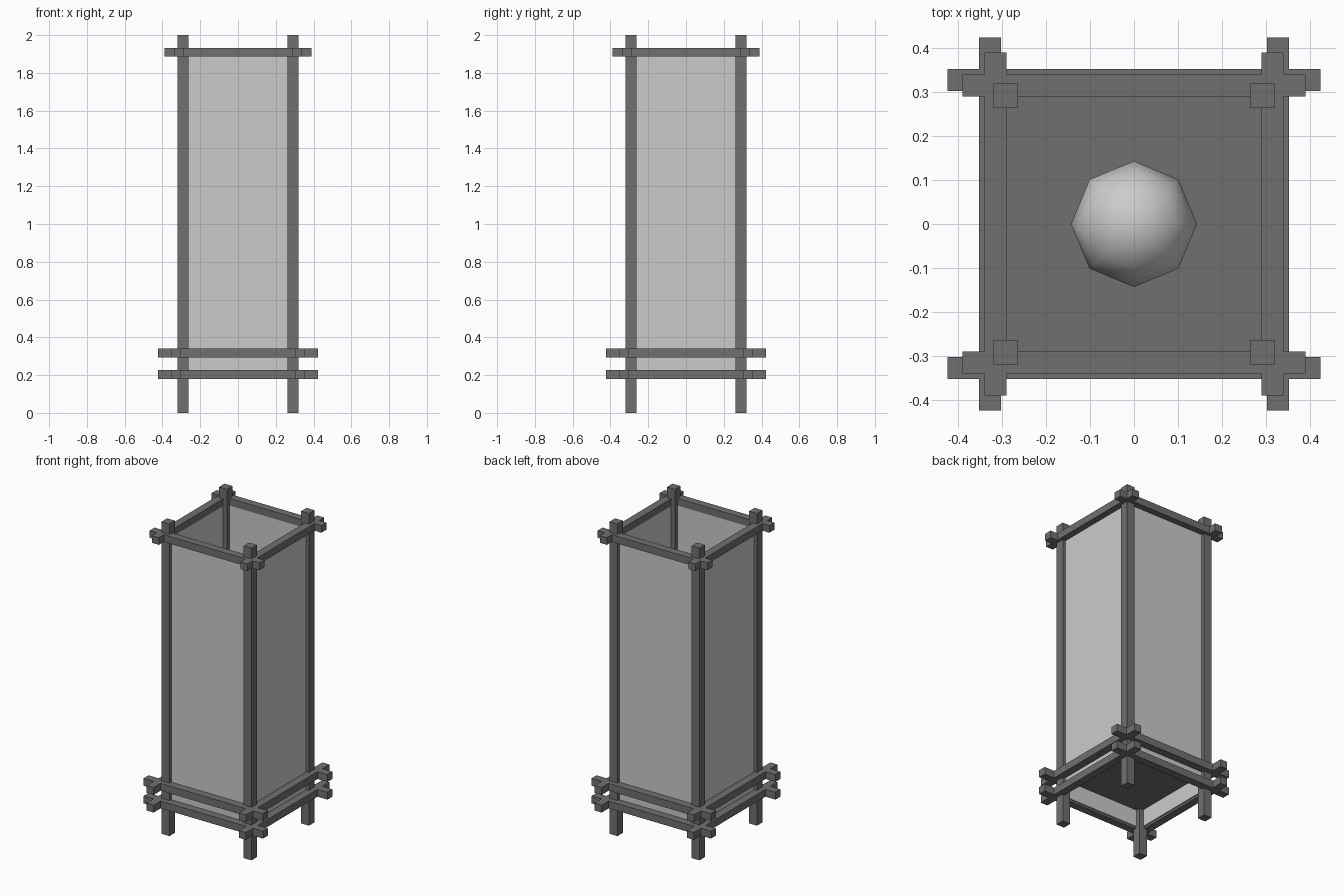
import bpy

if "Cube" in bpy.data.objects:
    bpy.data.objects.remove(bpy.data.objects["Cube"])


def material(name, v):
    m = bpy.data.materials.new(name)
    m.diffuse_color = (v, v, v, 1)
    m.use_nodes = True
    m.node_tree.nodes["Principled BSDF"].inputs["Base Color"].default_value = m.diffuse_color
    return m


DARK = material("dark_wood", 0.16)


def box(name, lo, hi, mat=None):
    """Box spanning two opposite corners."""
    bpy.ops.mesh.primitive_cube_add(size=1, location=[(a + b) / 2 for a, b in zip(lo, hi)])
    ob = bpy.context.object
    ob.name = name
    ob.scale = [b - a for a, b in zip(lo, hi)]
    bpy.ops.object.transform_apply(location=False, rotation=False, scale=True)
    if mat:
        ob.data.materials.append(mat)
    return ob


def four_sides(name, half_len, inner, outer, z0, z1, mat=None):
    """One bar or panel on each side of the square lantern."""
    for s, x_side, y_side in ((1, "right", "back"), (-1, "left", "front")):
        a, b = sorted((s * inner, s * outer))
        box(f"{y_side}_{name}", (-half_len, a, z0), (half_len, b, z1), mat)
        box(f"{x_side}_{name}", (a, -half_len, z0), (b, half_len, z1), mat)


# Corner posts
P, W = 0.291, 0.028
for x in (-P, P):
    for y in (-P, P):
        box("corner_post", (x - W, y - W, 0), (x + W, y + W, 2), DARK)

# Crossing rails: two low frames and one narrower frame at the top
four_sides("bottom_rail", 0.423, 0.302, 0.352, 0.18, 0.227, DARK)
four_sides("lower_rail", 0.423, 0.302, 0.352, 0.293, 0.34, DARK)
four_sides("top_rail", 0.389, 0.289, 0.339, 1.886, 1.932, DARK)

# Paper panels
four_sides("paper_panel", 0.29, 0.291, 0.298, 0.19, 1.92)

# Floor inside the panels
box("floor_board", (-0.295, -0.295, 0.30), (0.295, 0.295, 0.33), DARK)

# Low-poly lamp globe
bpy.ops.mesh.primitive_uv_sphere_add(segments=8, ring_count=8, radius=0.143,
                                     location=(0, 0, 0.47))
globe = bpy.context.object
globe.name = "lamp_globe"
bpy.ops.object.shade_smooth()
